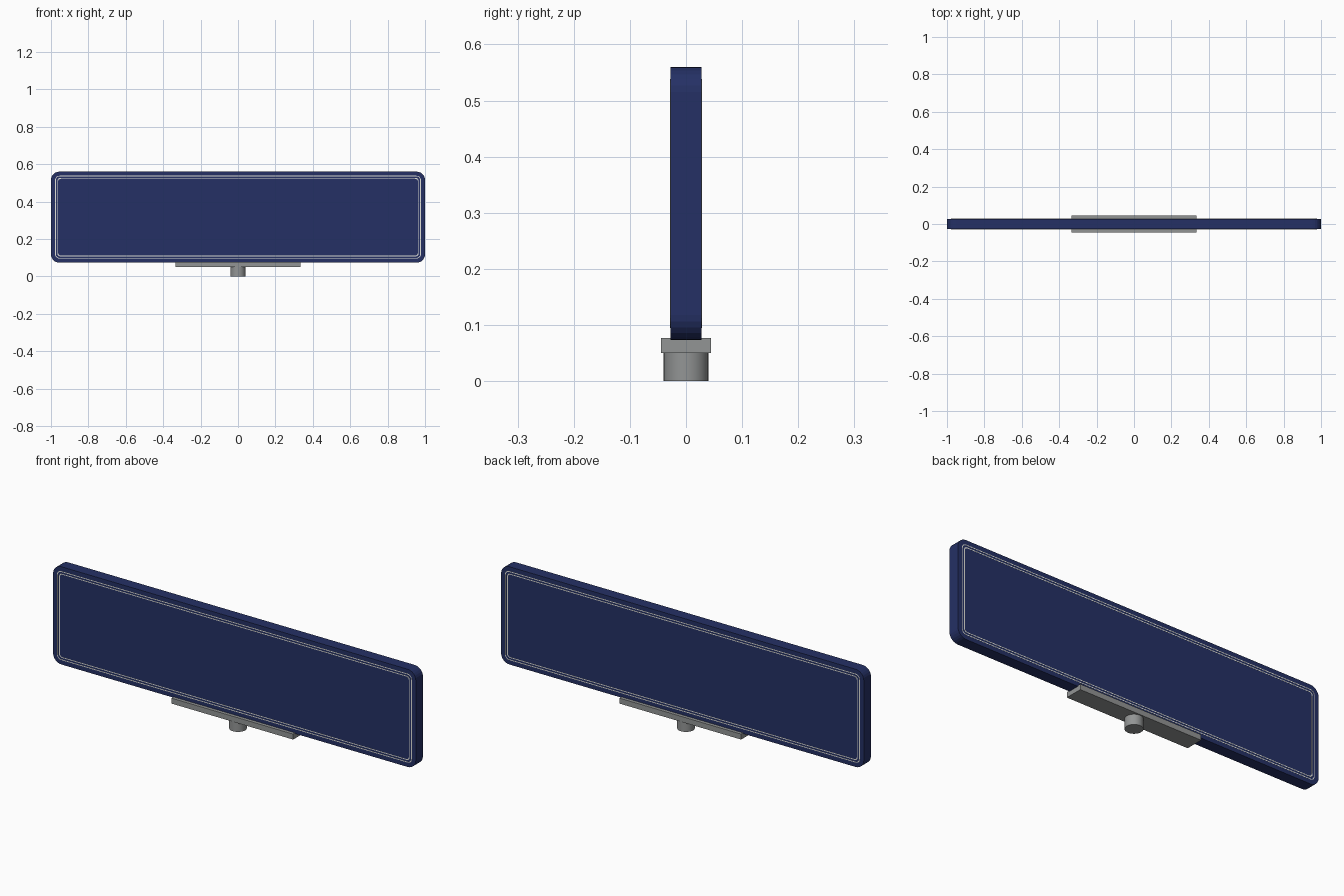
import bpy, bmesh, math

if "Cube" in bpy.data.objects:
    bpy.data.objects.remove(bpy.data.objects["Cube"])

def material(name, rgb):
    m = bpy.data.materials.new(name)
    m.diffuse_color = (*rgb, 1)
    m.use_nodes = True
    m.node_tree.nodes["Principled BSDF"].inputs["Base Color"].default_value = m.diffuse_color
    return m

navy = material("navy", (0.018, 0.030, 0.130))
white = material("off_white", (0.78, 0.78, 0.72))
grey = material("metal_grey", (0.29, 0.30, 0.30))

ZC, HX, HZ, R, T = 0.3165, 1.0, 0.2435, 0.045, 0.028

def outline(margin, segs=6):
    """Rounded rectangle in x/z, inset from the panel edge."""
    r = max(R - margin, 0.015)
    pts = []
    for k, (sx, sz) in enumerate([(1, 1), (-1, 1), (-1, -1), (1, -1)]):
        cx, cz = sx * (HX - margin - r), ZC + sz * (HZ - margin - r)
        for i in range(segs + 1):
            a = math.pi / 2 * (k + i / segs)
            pts.append((cx + r * math.cos(a), cz + r * math.sin(a)))
    return pts

def finish(name, bm, mat):
    bmesh.ops.recalc_face_normals(bm, faces=bm.faces)
    me = bpy.data.meshes.new(name)
    bm.to_mesh(me)
    bm.free()
    me.materials.append(mat)
    ob = bpy.data.objects.new(name, me)
    bpy.context.collection.objects.link(ob)
    return ob

def prism(name, pts, y0, y1, mat):
    bm = bmesh.new()
    a, b = ([bm.verts.new((x, y, z)) for x, z in pts] for y in (y0, y1))
    bm.faces.new(a)
    bm.faces.new(b)
    n = len(pts)
    for i in range(n):
        j = (i + 1) % n
        bm.faces.new((a[i], a[j], b[j], b[i]))
    return finish(name, bm, mat)

def ring(name, margin, width, y0, y1, mat):
    bm = bmesh.new()
    loops = [[bm.verts.new((x, y, z)) for x, z in outline(m)]
             for m, y in ((margin, y0), (margin, y1), (margin + width, y1), (margin + width, y0))]
    n = len(loops[0])
    for k in range(4):
        p, q = loops[k], loops[(k + 1) % 4]
        for i in range(n):
            j = (i + 1) % n
            bm.faces.new((p[i], p[j], q[j], q[i]))
    return finish(name, bm, mat)

# Sign panel
prism("sign_panel", outline(0), -T, T, navy)

# Thin double border line on both faces
for side, s in (("front", -1), ("back", 1)):
    for label, margin in (("outer", 0.022), ("inner", 0.034)):
        ring(f"{side}_{label}_border", margin, 0.004, s * (T - 0.002), s * (T + 0.0005), white)

# Clamp bar under the panel
bm = bmesh.new()
bmesh.ops.create_cube(bm, size=1)
for v in bm.verts:
    v.co = (v.co.x * 0.67, v.co.y * 0.089, 0.0635 + v.co.z * 0.027)
finish("clamp_bar", bm, grey)

# Post socket
bpy.ops.mesh.primitive_cylinder_add(vertices=32, radius=0.04, depth=0.052, location=(0, 0, 0.026))
post = bpy.context.object
post.name = "post_socket"
post.data.materials.append(grey)
bpy.ops.object.shade_smooth_by_angle(angle=math.radians(30))
